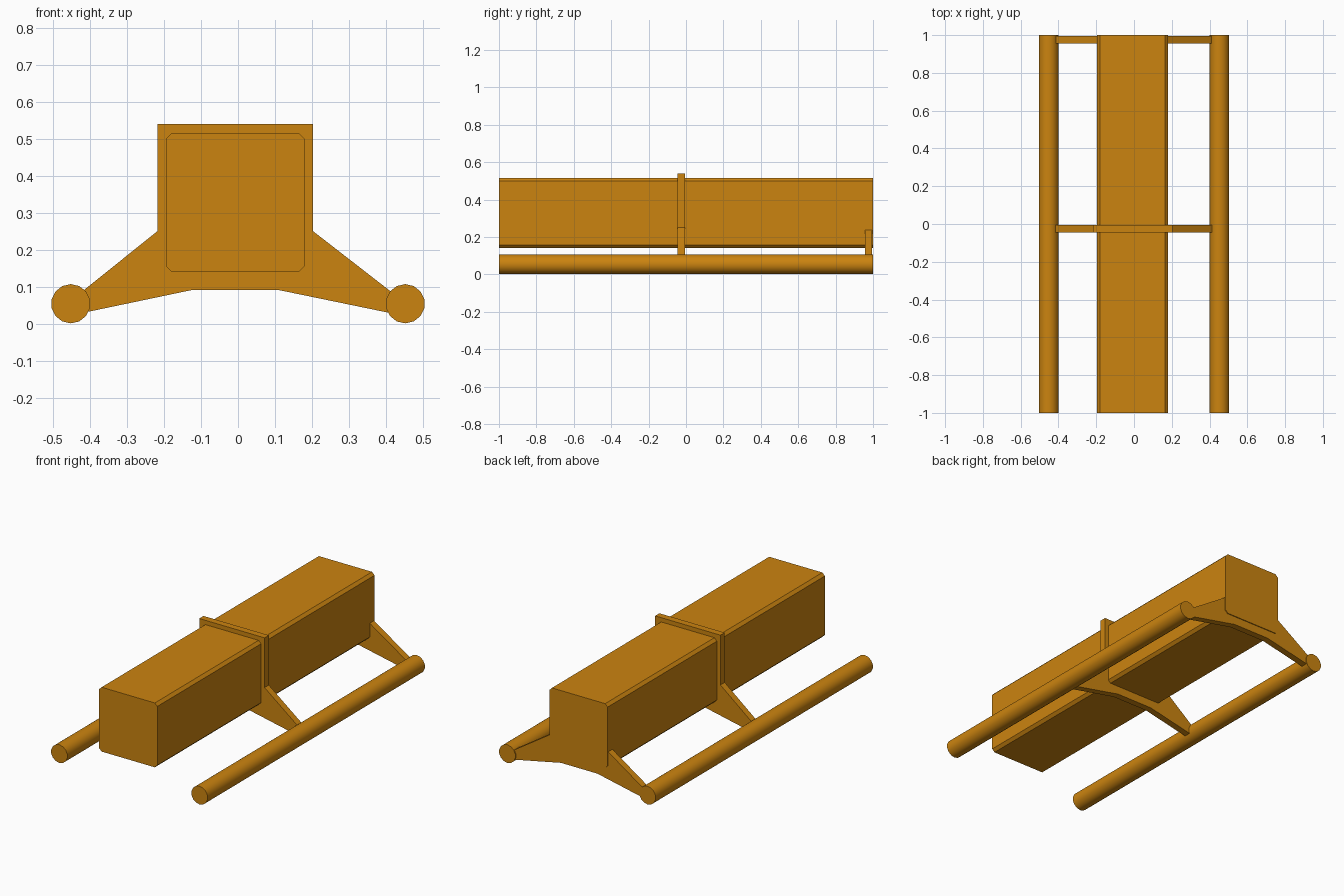
import bpy, bmesh
from math import pi, cos, sin

if "Cube" in bpy.data.objects:
    bpy.data.objects.remove(bpy.data.objects["Cube"])

orange = bpy.data.materials.new("orange_paint")
orange.diffuse_color = (0.6, 0.23, 0.005, 1)
orange.use_nodes = True
orange.node_tree.nodes["Principled BSDF"].inputs["Base Color"].default_value = orange.diffuse_color


def extrude_profile(name, points, y0, y1):
    """Solid made by sweeping an x-z outline from y0 to y1."""
    bm = bmesh.new()
    face = bm.faces.new([bm.verts.new((x, y0, z)) for x, z in points])
    out = bmesh.ops.extrude_face_region(bm, geom=[face])
    verts = [g for g in out["geom"] if isinstance(g, bmesh.types.BMVert)]
    bmesh.ops.translate(bm, verts=verts, vec=(0, y1 - y0, 0))
    bmesh.ops.recalc_face_normals(bm, faces=bm.faces)
    mesh = bpy.data.meshes.new(name)
    bm.to_mesh(mesh)
    bm.free()
    mesh.materials.append(orange)
    obj = bpy.data.objects.new(name, mesh)
    bpy.context.collection.objects.link(obj)
    return obj


def smooth(obj):
    bpy.ops.object.select_all(action='DESELECT')
    obj.select_set(True)
    bpy.context.view_layer.objects.active = obj
    bpy.ops.object.shade_smooth_by_angle(angle=pi / 5)


# Main square beam with small chamfers along its length
L, R, B, T, c = -0.195, 0.18, 0.14, 0.515, 0.016
extrude_profile("main_beam", [
    (L + c, B), (R - c, B), (R, B + c), (R, T - c),
    (R - c, T), (L + c, T), (L, T - c), (L, B + c)], -1, 1)

# Side rails
SIDES, RADIUS = 14, 0.053
for name, x in (("left_rail", -0.452), ("right_rail", 0.452)):
    ring = [(x + RADIUS * cos(2 * pi * (i + 0.5) / SIDES),
             0.054 + RADIUS * sin(2 * pi * (i + 0.5) / SIDES))
            for i in range(SIDES)]
    smooth(extrude_profile(name, ring, -1, 1))

# Shared underside and arm tips of both brackets
underside = [(-0.435, 0.076), (-0.435, 0.026), (-0.125, 0.091),
             (0.11, 0.091), (0.435, 0.024), (0.435, 0.07)]

# Middle bracket wraps around the beam
extrude_profile("middle_bracket", underside + [
    (0.203, 0.25), (0.203, 0.54), (-0.218, 0.54), (-0.218, 0.25)],
    -0.045, -0.006)

# End bracket only cradles the beam from below
extrude_profile("end_bracket", underside + [
    (0.178, 0.238), (-0.193, 0.238)], 0.956, 0.995)
